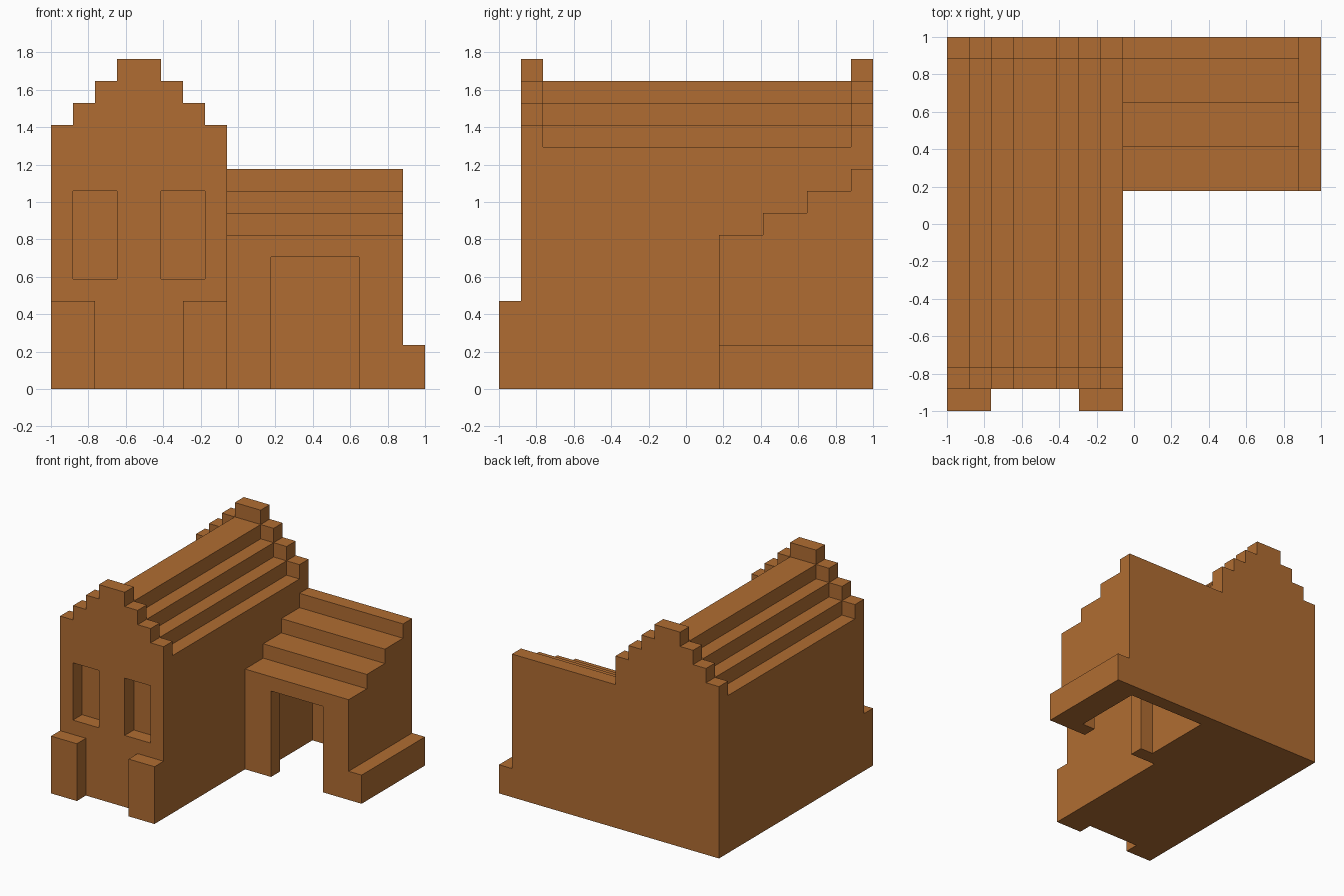
import bpy
import bmesh
from mathutils import Vector

if "Cube" in bpy.data.objects:
    bpy.data.objects.remove(bpy.data.objects["Cube"], do_unlink=True)

U = 2 / 17                              # one block; the plan is 17 x 17 blocks
ORIGIN = Vector((8.5, 8.5, 0))

clay = bpy.data.materials.new("clay_brown")
clay.use_nodes = True
COLOUR = (0.434, 0.152, 0.032, 1)
clay.diffuse_color = COLOUR
clay.node_tree.nodes["Principled BSDF"].inputs["Base Color"].default_value = COLOUR


def prism(name, axis, points, start, end):
    """Extrude a flat outline along an axis, all measured in blocks."""
    place = {"x": lambda a, b, t: (t, a, b),
             "y": lambda a, b, t: (a, t, b),
             "z": lambda a, b, t: (a, b, t)}[axis]
    bm = bmesh.new()
    verts = [bm.verts.new((Vector(place(a, b, start)) - ORIGIN) * U) for a, b in points]
    face = bm.faces.new(verts)
    ext = bmesh.ops.extrude_face_region(bm, geom=[face])
    moved = [g for g in ext["geom"] if isinstance(g, bmesh.types.BMVert)]
    bmesh.ops.translate(bm, verts=moved, vec=Vector(place(0, 0, end - start)) * U)
    bmesh.ops.recalc_face_normals(bm, faces=bm.faces[:])
    mesh = bpy.data.meshes.new(name)
    bm.to_mesh(mesh)
    bm.free()
    mesh.materials.append(clay)
    obj = bpy.data.objects.new(name, mesh)
    bpy.context.collection.objects.link(obj)
    return obj


def box(name, x0, x1, y0, y1, z0, z1):
    return prism(name, "z", [(x0, y0), (x1, y0), (x1, y1), (x0, y1)], z0, z1)


def carve(obj, *cutters):
    """Subtract the cutters from an object, then remove them."""
    for cutter in cutters:
        cutter.hide_render = True
        mod = obj.modifiers.new("carve", "BOOLEAN")
        mod.operation = "DIFFERENCE"
        mod.solver = "EXACT"
        mod.object = cutter
    deps = bpy.context.evaluated_depsgraph_get()
    mesh = bpy.data.meshes.new_from_object(obj.evaluated_get(deps))
    obj.modifiers.clear()
    obj.data = mesh
    for cutter in cutters:
        bpy.data.objects.remove(cutter, do_unlink=True)


def steps(heights, edges):
    """Stair outline: one flat tread at each height between neighbouring edges."""
    pts = []
    for h, a, b in zip(heights, edges, edges[1:]):
        pts += [(a, h), (b, h)]
    return pts


# Main house: stepped gables with the roof sunk one block between them
gable = steps([12, 13, 14, 15, 14, 13, 12], [0, 1, 2, 3, 5, 6, 7, 8])
house = prism("main_house", "y", [(0, 0)] + gable + [(8, 0)], 1, 17)
roof = steps([11, 12, 13, 14, 13, 12, 11], [-1, 1, 2, 3, 5, 6, 7, 9])
carve(house,
      prism("roof_cutter", "y", [(-1, 17)] + roof + [(9, 17)], 2, 16),
      box("window_cutter_right", 1, 3, 0, 2, 5, 9),
      box("window_cutter_left", 5, 7, 0, 2, 5, 9))

# Front buttresses
for side, x in (("right", 0), ("left", 6)):
    box("buttress_" + side, x, x + 2, 0, 1, 0, 4)

# Side wing: stair-stepped roof, hollow room and wide doorway
wing_steps = steps([7, 8, 9, 10], [10, 12, 14, 16, 17])
wing = prism("side_wing", "x", [(10, 0)] + wing_steps + [(17, 0)], 8, 16)
room = [(10, 9), (14, 9), (14, 11), (15, 11), (15, 16), (9, 16), (9, 11), (10, 11)]
carve(wing, prism("room_cutter", "z", room, -1, 6))

# Low ledge along the outer wall of the wing
box("side_ledge", 16, 17, 10, 17, 0, 2)
